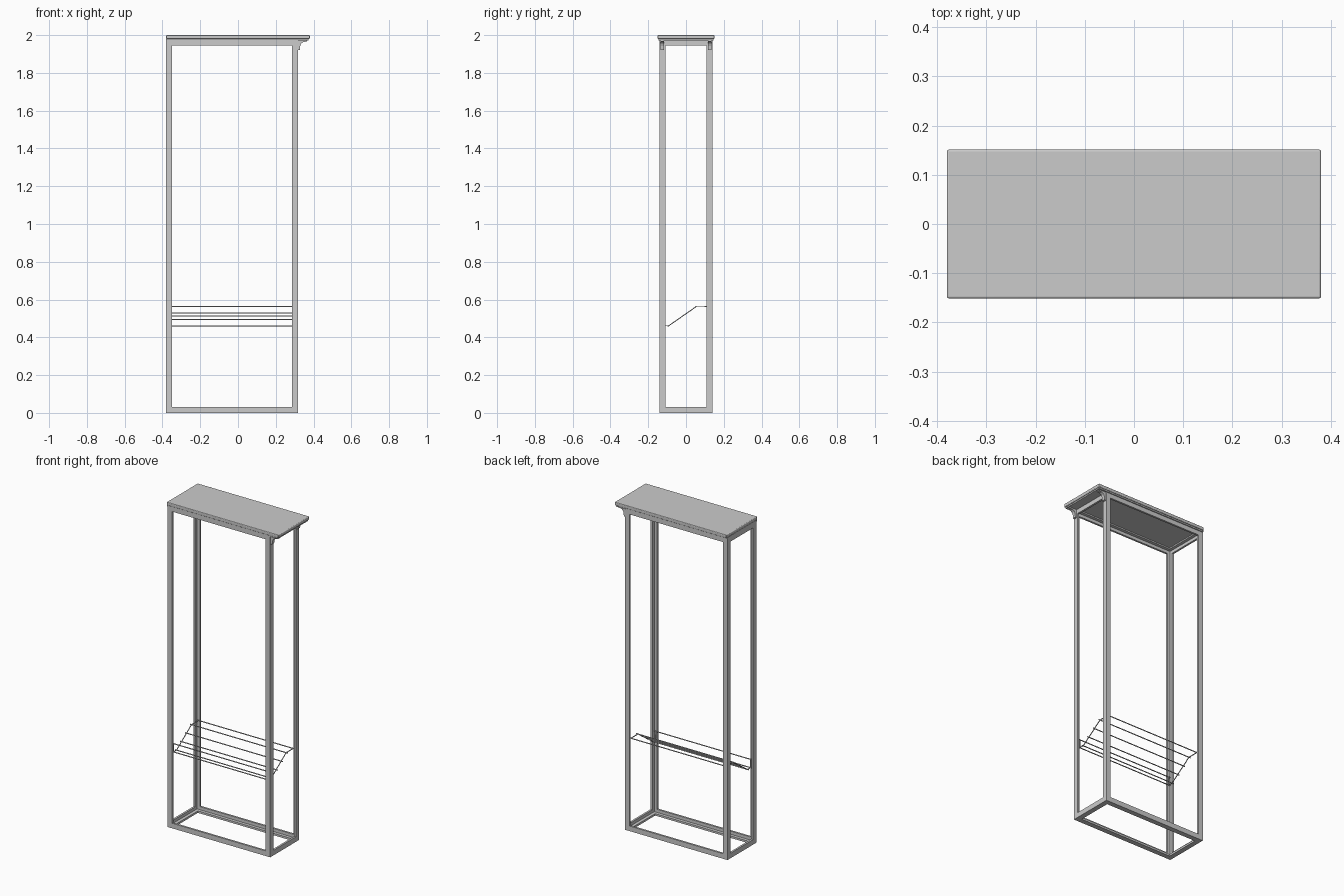
import bpy, bmesh, math
from mathutils import Vector

if "Cube" in bpy.data.objects:
    bpy.data.objects.remove(bpy.data.objects["Cube"])

X0, X1, Y = -0.38, 0.317, 0.14      # frame extents
TOP = 1.976                         # frame height


def finish(name, bm):
    bmesh.ops.recalc_face_normals(bm, faces=bm.faces)
    me = bpy.data.meshes.new(name)
    bm.to_mesh(me)
    bm.free()
    ob = bpy.data.objects.new(name, me)
    bpy.context.collection.objects.link(ob)
    return ob


def box_bm(lo, hi):
    bm = bmesh.new()
    bmesh.ops.create_cube(bm, size=1)
    for v in bm.verts:
        v.co = Vector([(a + b) / 2 + c * (b - a) for a, b, c in zip(lo, hi, v.co)])
    return bm


def wire(name, points, radius=0.003):
    cu = bpy.data.curves.new(name, 'CURVE')
    cu.dimensions = '3D'
    cu.bevel_depth = radius
    cu.bevel_resolution = 1
    cu.use_fill_caps = True
    sp = cu.splines.new('POLY')
    sp.points.add(len(points) - 1)
    for p, co in zip(sp.points, points):
        p.co = (*co, 1)
    ob = bpy.data.objects.new(name, cu)
    bpy.context.collection.objects.link(ob)
    return ob


# Open angle-section frame: every box face is inset, opened and thickened
bm = box_bm((X0, -Y, 0), (X1, Y, TOP))
panels = bm.faces[:]
bmesh.ops.inset_individual(bm, faces=panels, thickness=0.031, use_even_offset=True)
bmesh.ops.delete(bm, geom=panels, context='FACES')
frame = finish("angle_frame", bm)
mod = frame.modifiers.new("thickness", 'SOLIDIFY')
mod.thickness = 0.012
mod.offset = -1
mod.use_even_offset = True

# Top board with eased edges, flush on the left and overhanging on the right
board = finish("top_board", box_bm((X0, -0.151, 1.98), (0.38, 0.151, 2.0)))
bev = board.modifiers.new("eased_edge", 'BEVEL')
bev.width = 0.004
bev.segments = 3
bpy.context.view_layer.objects.active = board
board.select_set(True)
bpy.ops.object.shade_smooth_by_angle(angle=math.radians(35))

# Thin moulding strip under the board
finish("board_moulding", box_bm((X0, -0.146, 1.972), (0.373, 0.146, 1.981)))

# Coved brackets carrying the right overhang
profile = [(X1, 1.92), (0.327, 1.922), (0.329, 1.942), (0.334, 1.955),
           (0.345, 1.963), (0.366, 1.966), (0.366, 1.974), (X1, 1.974)]
for side, label in ((-1, "front"), (1, "back")):
    bm = bmesh.new()
    face = bm.faces.new([bm.verts.new((x, side * 0.116, z)) for x, z in profile])
    ext = bmesh.ops.extrude_face_region(bm, geom=[face])
    bmesh.ops.translate(bm, vec=(0, side * 0.02, 0),
                        verts=[g for g in ext['geom'] if isinstance(g, bmesh.types.BMVert)])
    finish(label + "_bracket", bm)

# Sloping wire rack: bent side wires and cross rods
low, high = (-0.092, 0.461), (0.053, 0.562)
bend = [(-0.121, 0.512), (-0.121, 0.461), low, high, (0.121, 0.562)]
xa, xb = -0.353, 0.29
for x, label in ((xa, "left"), (xb, "right")):
    wire("rack_side_wire_" + label, [(x, y, z) for y, z in bend])
slope = [tuple(a + (b - a) * t for a, b in zip(low, high)) for t in (1 / 3, 2 / 3)]
for i, (y, z) in enumerate(bend + slope):
    wire(f"rack_rod_{i + 1}", [(xa - 0.01, y, z), (xb + 0.01, y, z)])
